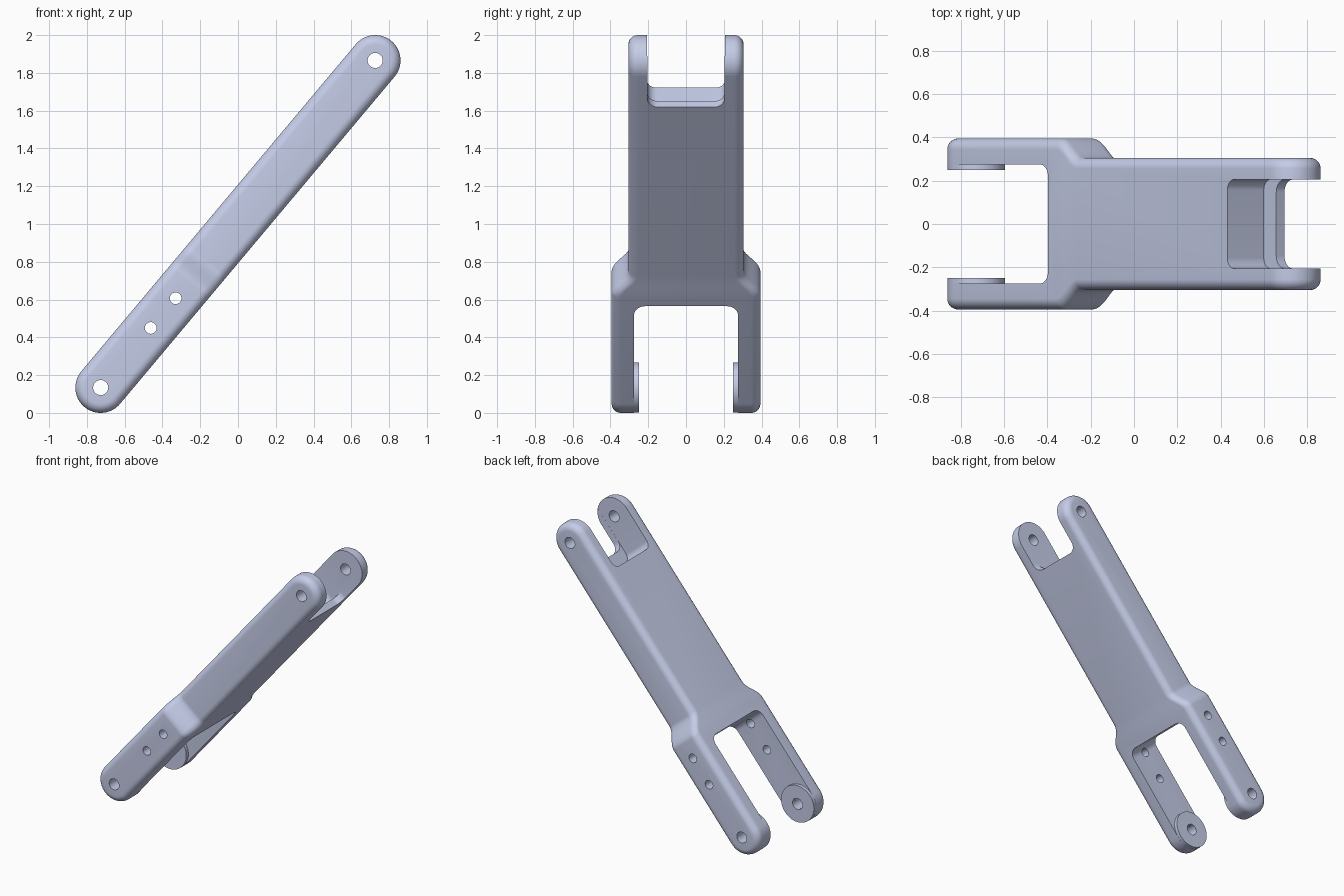
import bpy, bmesh, math
from mathutils import Matrix

if "Cube" in bpy.data.objects:
    bpy.data.objects.remove(bpy.data.objects["Cube"])

R, L, FILLET = 0.134, 2.261, 0.05      # half thickness, hole spacing, edge rounding
# Local frame: x along the arm from the lower pivot, y across, z through the thickness
PLACE = Matrix.Translation((-0.727, 0, R)) @ Matrix.Rotation(math.radians(-50), 4, 'Y')

metal = bpy.data.materials.new("pale blue grey")
metal.diffuse_color = (0.59, 0.64, 0.85, 1)
metal.use_nodes = True
metal.node_tree.nodes["Principled BSDF"].inputs["Base Color"].default_value = metal.diffuse_color


def make_object(name, bm):
    bmesh.ops.recalc_face_normals(bm, faces=bm.faces)
    mesh = bpy.data.meshes.new(name)
    bm.to_mesh(mesh)
    bm.free()
    obj = bpy.data.objects.new(name, mesh)
    bpy.context.collection.objects.link(obj)
    obj.matrix_world = PLACE
    mesh.materials.append(metal)
    return obj


def half_width(u):
    # wide fork at the bottom, easing into the narrower beam
    t = min(1, max(0, (u - 0.73) / 0.15))
    return 0.394 - 0.089 * t * t * (3 - 2 * t)


def half_outline(r, steps=20):
    left = [(-r * math.cos(a), r * math.sin(a)) for a in
            [math.pi / 2 * i / steps for i in range(steps + 1)]]
    middle = [(0.73 + 0.15 * i / 16, r) for i in range(17)]
    right = [(L - u, w) for u, w in reversed(left)]
    return left + middle + right


def arm_body():
    bm = bmesh.new()
    arcs = [math.pi / 2 * i / 8 for i in range(9)]
    layers = [(-1, a) for a in arcs] + [(1, a) for a in reversed(arcs)]
    loops = []
    for side, a in layers:
        inset = FILLET * (1 - math.sin(a))
        drop = FILLET * (1 - math.cos(a))
        h = half_outline(R - inset)
        pts = h + [(u, -w) for u, w in reversed(h[1:-1])]
        loops.append([bm.verts.new((u, side * (half_width(u) - drop), w)) for u, w in pts])
    n = len(loops[0])
    for a, b in zip(loops, loops[1:]):
        for i in range(n):
            j = (i + 1) % n
            bm.faces.new((a[i], a[j], b[j], b[i]))
    # side faces as strips across the thickness
    for lp in (loops[0], loops[-1]):
        for i in range(n // 2):
            quad = [lp[i], lp[i + 1], lp[-i - 1], lp[-i]]
            bm.faces.new(list(dict.fromkeys(quad)))
    return make_object("arm_body", bm)


def slot_cutter(name, u_floor, u_open, half, r, z0, z1):
    # box with two rounded inner corners
    s = 1 if u_open > u_floor else -1
    pts = [(u_open, half)]
    for i in range(9):
        a = math.pi / 2 * i / 8
        pts.append((u_floor + s * r * (1 - math.sin(a)), half - r + r * math.cos(a)))
    pts += [(u, -y) for u, y in reversed(pts)]
    bm = bmesh.new()
    face = bm.faces.new([bm.verts.new((u, y, z0)) for u, y in pts])
    ext = bmesh.ops.extrude_face_region(bm, geom=[face])
    bmesh.ops.translate(bm, vec=(0, 0, z1 - z0),
                        verts=[v for v in ext["geom"] if isinstance(v, bmesh.types.BMVert)])
    return make_object(name, bm)


def hole_cutter(name, u, r):
    bm = bmesh.new()
    bmesh.ops.create_cone(bm, cap_ends=True, segments=32, radius1=r, radius2=r, depth=2,
                          matrix=Matrix.Translation((u, 0, 0)) @ Matrix.Rotation(math.pi / 2, 4, 'X'))
    return make_object(name, bm)


def boss(name, side, r_out=0.133, r_in=0.04, seg=64):
    # flat ring pad on the inner face of a fork prong
    bm = bmesh.new()
    rings = []
    for r, y in ((r_in, 0.277), (r_in, 0.25), (r_out, 0.25), (r_out, 0.277)):
        rings.append([bm.verts.new((r * math.cos(2 * math.pi * i / seg), side * y,
                                    r * math.sin(2 * math.pi * i / seg))) for i in range(seg)])
    for k in range(4):
        a, b = rings[k], rings[(k + 1) % 4]
        for i in range(seg):
            j = (i + 1) % seg
            bm.faces.new((a[i], a[j], b[j], b[i]))
    return make_object(name, bm)


def smooth(obj):
    bpy.ops.object.select_all(action='DESELECT')
    obj.select_set(True)
    bpy.context.view_layer.objects.active = obj
    bpy.ops.object.shade_smooth_by_angle(angle=math.radians(30))


body = arm_body()
cutters = [
    slot_cutter("lower_fork_cutter", 0.675, -0.4, 0.275, 0.06, -0.4, 0.4),
    slot_cutter("upper_fork_cutter", 2.05, 2.7, 0.205, 0.06, -0.4, 0.4),
    slot_cutter("upper_ledge_cutter", 1.96, 2.8, 0.2055, 0.05, -0.085, 0.45),
    hole_cutter("lower_pivot_cutter", 0, 0.04),
    hole_cutter("upper_pivot_cutter", L, 0.04),
    hole_cutter("bolt_hole_cutter_a", 0.412, 0.031),
    hole_cutter("bolt_hole_cutter_b", 0.617, 0.031),
]
bpy.context.view_layer.objects.active = body
for c in cutters:
    mod = body.modifiers.new(c.name, 'BOOLEAN')
    mod.operation, mod.solver, mod.object = 'DIFFERENCE', 'EXACT', c
    bpy.ops.object.modifier_apply(modifier=mod.name)
for c in cutters:
    bpy.data.objects.remove(c)

smooth(body)
smooth(boss("front_pivot_boss", -1))
smooth(boss("back_pivot_boss", 1))
